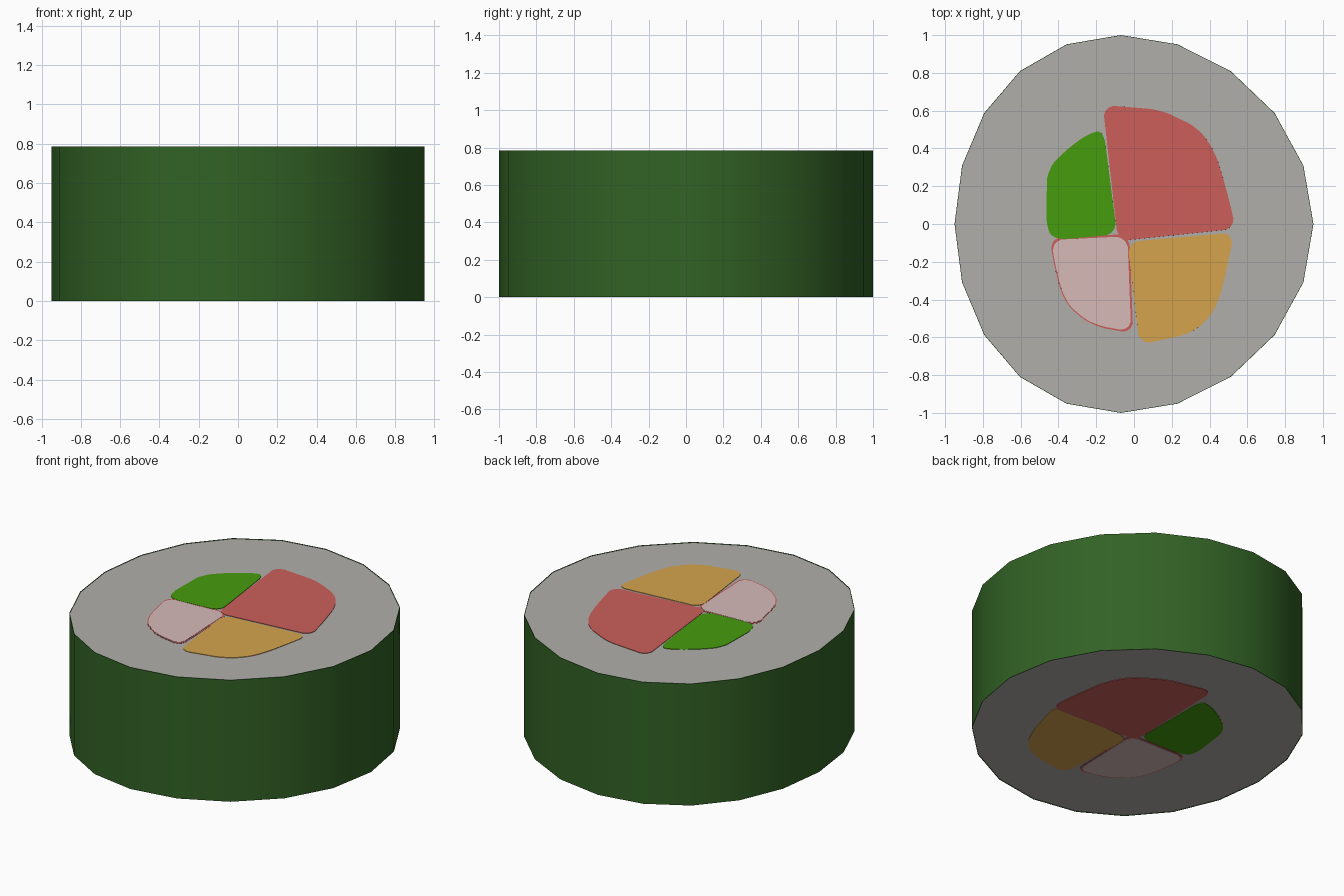
import bpy, bmesh, math
from mathutils import Vector, Matrix

if "Cube" in bpy.data.objects:
    bpy.data.objects.remove(bpy.data.objects["Cube"])

H = 0.785
SIDES = 20


def lin(c):
    return ((c / 255 + 0.055) / 1.055) ** 2.4


def material(name, *rgb):
    m = bpy.data.materials.new(name)
    m.diffuse_color = (*map(lin, rgb), 1)
    m.use_nodes = True
    m.node_tree.nodes["Principled BSDF"].inputs["Base Color"].default_value = m.diffuse_color
    return m


seaweed_mat = material("seaweed green", 50, 98, 37)
rice_mat = material("rice grey", 177, 175, 170)
red_mat = material("fish red", 204, 95, 91)
green_mat = material("cucumber green", 70, 156, 13)
yellow_mat = material("egg yellow", 213, 163, 77)
pink_mat = material("crab pink", 215, 186, 185)


def finish(bm, name, mat):
    bmesh.ops.recalc_face_normals(bm, faces=bm.faces)
    me = bpy.data.meshes.new(name)
    bm.to_mesh(me)
    bm.free()
    me.materials.append(mat)
    ob = bpy.data.objects.new(name, me)
    bpy.context.collection.objects.link(ob)
    bpy.ops.object.select_all(action='DESELECT')
    ob.select_set(True)
    bpy.context.view_layer.objects.active = ob
    bpy.ops.object.shade_smooth_by_angle(angle=math.radians(30))


def ring(bm, pts, z):
    return [bm.verts.new((p[0], p[1], z)) for p in pts]


def bridge(bm, a, b):
    for i in range(len(a)):
        j = (i + 1) % len(a)
        bm.faces.new((a[i], a[j], b[j], b[i]))


def loft(name, bottom, top, inset, mat):
    """Closed prism between two matching outlines."""
    bm = bmesh.new()
    a, b = ring(bm, bottom, inset), ring(bm, top, H - inset)
    bridge(bm, a, b)
    bm.faces.new(a)
    bm.faces.new(b)
    finish(bm, name, mat)


def oval(s):
    """Slightly lopsided oval of the roll."""
    angles = [math.tau * i / SIDES for i in range(SIDES)]
    return [(s * (0.95 * math.cos(t) - 0.07 * math.sin(t) ** 2), s * math.sin(t)) for t in angles]


def rounded(pts, cut):
    """Cut every corner once, near the corner."""
    out = []
    for i, p in enumerate(pts):
        for q in (pts[i - 1], pts[(i + 1) % len(pts)]):
            d = q - p
            out.append(p + d * min(cut / d.length, 0.3))
    return out


def filling(name, pts, deg, mat, inset=0, scale=1):
    """Filling running through the roll, its lower end turned about the middle."""
    pts = [Vector(p) for p in pts]
    mid = sum(pts, Vector((0, 0))) / len(pts)
    pts = [mid + (p - mid) * scale for p in pts]
    top = rounded(rounded(pts, 0.04), 0.015)
    pivot = Vector((-0.05, -0.08))
    turn = Matrix.Rotation(math.radians(deg), 2)
    loft(name, [pivot + turn @ (p - pivot) for p in top], top, inset, mat)


# Seaweed wrap: thin open tube
bm = bmesh.new()
outer, inner = oval(1), oval(0.997)
rings = [ring(bm, outer, 0), ring(bm, outer, H), ring(bm, inner, H), ring(bm, inner, 0)]
for k in range(4):
    bridge(bm, rings[k - 1], rings[k])
finish(bm, "seaweed_wrap", seaweed_mat)

# Rice core
loft("rice", inner, inner, 0.003, rice_mat)

# Fillings
filling("red_fish", [(-.165, .63), (.14, .605), (.34, .51), (.43, .38), (.49, .18),
                     (.54, -.025), (-.085, -.09)], -8, red_mat)
filling("egg", [(-.035, -.095), (.53, -.045), (.49, -.24), (.455, -.39), (.4, -.5),
                (.3, -.58), (.03, -.64)], -4, yellow_mat)
filling("cucumber", [(-.16, .49), (-.22, .49), (-.34, .41), (-.46, .29), (-.465, -.02),
                     (-.42, -.085), (-.09, -.055)], -7, green_mat)
crab = [(-.44, -.085), (-.035, -.065), (-.015, -.57), (-.205, -.535), (-.3, -.475),
        (-.37, -.395), (-.41, -.25)]
filling("crab_stick", crab, -4, pink_mat)
filling("crab_stick_skin", crab, -4, red_mat, inset=0.0015, scale=1.045)
